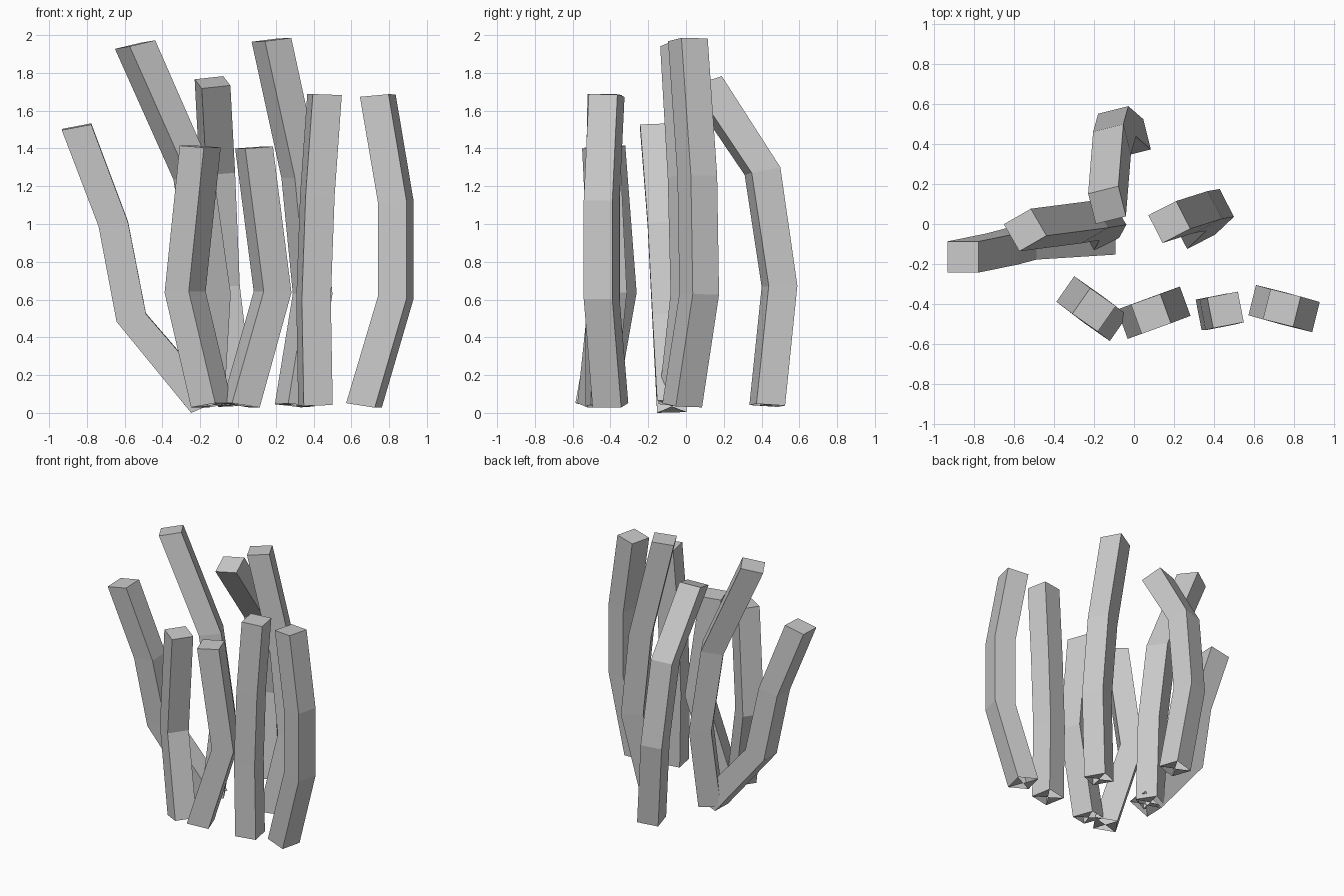
import bpy, bmesh, math
from mathutils import Vector

cube = bpy.data.objects.get("Cube")
if cube:
    bpy.data.objects.remove(cube, do_unlink=True)

GREY = (0.6, 0.6, 0.6, 1.0)
mat = bpy.data.materials.new("plain_grey")
mat.use_nodes = True
mat.diffuse_color = GREY
mat.node_tree.nodes["Principled BSDF"].inputs["Base Color"].default_value = GREY

HALF = 0.078  # half width of the square section
TILT = 0.5    # how far each section leans with the stalk


def lean(a, b):
    """Horizontal drift per unit of height between two points."""
    d = b - a
    return Vector((d.x / d.z, d.y / d.z))


def stalk(name, yaw, path):
    """Square bent stalk through the path points, listed from the foot up."""
    pts = [Vector(p) for p in path]
    leans = [lean(a, b) for a, b in zip(pts, pts[1:])]
    a = math.radians(yaw)
    u = Vector((math.cos(a), math.sin(a))) * HALF
    v = Vector((-math.sin(a), math.cos(a))) * HALF
    bm = bmesh.new()
    rings = []
    for i, p in enumerate(pts):
        near = leans[max(i - 1, 0):i + 1]
        slope = sum(near, Vector((0, 0))) / len(near) * -TILT
        ring = []
        for o in (-u - v, u - v, u + v, v - u):
            ring.append(bm.verts.new(p + Vector((o.x, o.y, o.dot(slope)))))
        rings.append(ring)
    # side walls
    for low, high in zip(rings, rings[1:]):
        for i in range(4):
            j = (i + 1) % 4
            bm.faces.new((low[i], low[j], high[j], high[i]))
    # closed top, and a foot folded into two triangles
    bm.faces.new(rings[-1])
    foot = rings[0]
    mid = bm.verts.new(pts[0])
    bm.faces.new((foot[2], foot[1], mid))
    bm.faces.new((foot[0], foot[3], mid))
    mesh = bpy.data.meshes.new(name)
    bm.to_mesh(mesh)
    bm.free()
    mesh.materials.append(mat)
    obj = bpy.data.objects.new(name, mesh)
    bpy.context.collection.objects.link(obj)


# rear group
stalk("outer_right_stalk", 0, [(-.17, -.075, .035), (-.565, -.1, .505),
                               (-.66, -.125, 1.0), (-.855, -.165, 1.515)])
stalk("tall_right_stalk", 30, [(-.18, -.04, .04), (-.145, .025, .63),
                               (-.235, .01, 1.25), (-.545, -.03, 1.95)])
stalk("back_stalk", 14, [(-.01, .43, .04), (-.085, .495, .67),
                         (-.11, .405, 1.28), (-.135, .095, 1.75)])
stalk("tall_left_stalk", 27, [(.30, -.02, .04), (.395, .07, .63),
                              (.335, .06, 1.25), (.177, .01, 1.975)])

# front row
stalk("front_right_stalk", -35, [(-.14, -.477, .04), (-.28, -.37, .64), (-.2, -.43, 1.41)])
stalk("front_middle_stalk", 20, [(.015, -.475, .04), (.183, -.413, .64), (.085, -.45, 1.405)])
stalk("front_left_stalk", 11, [(.41, -.44, .04), (.4, -.44, .6),
                               (.42, -.44, 1.15), (.458, -.43, 1.685)])
stalk("outer_left_stalk", -14, [(.667, -.4, .04), (.835, -.447, .61),
                                (.835, -.447, 1.12), (.74, -.42, 1.68)])
